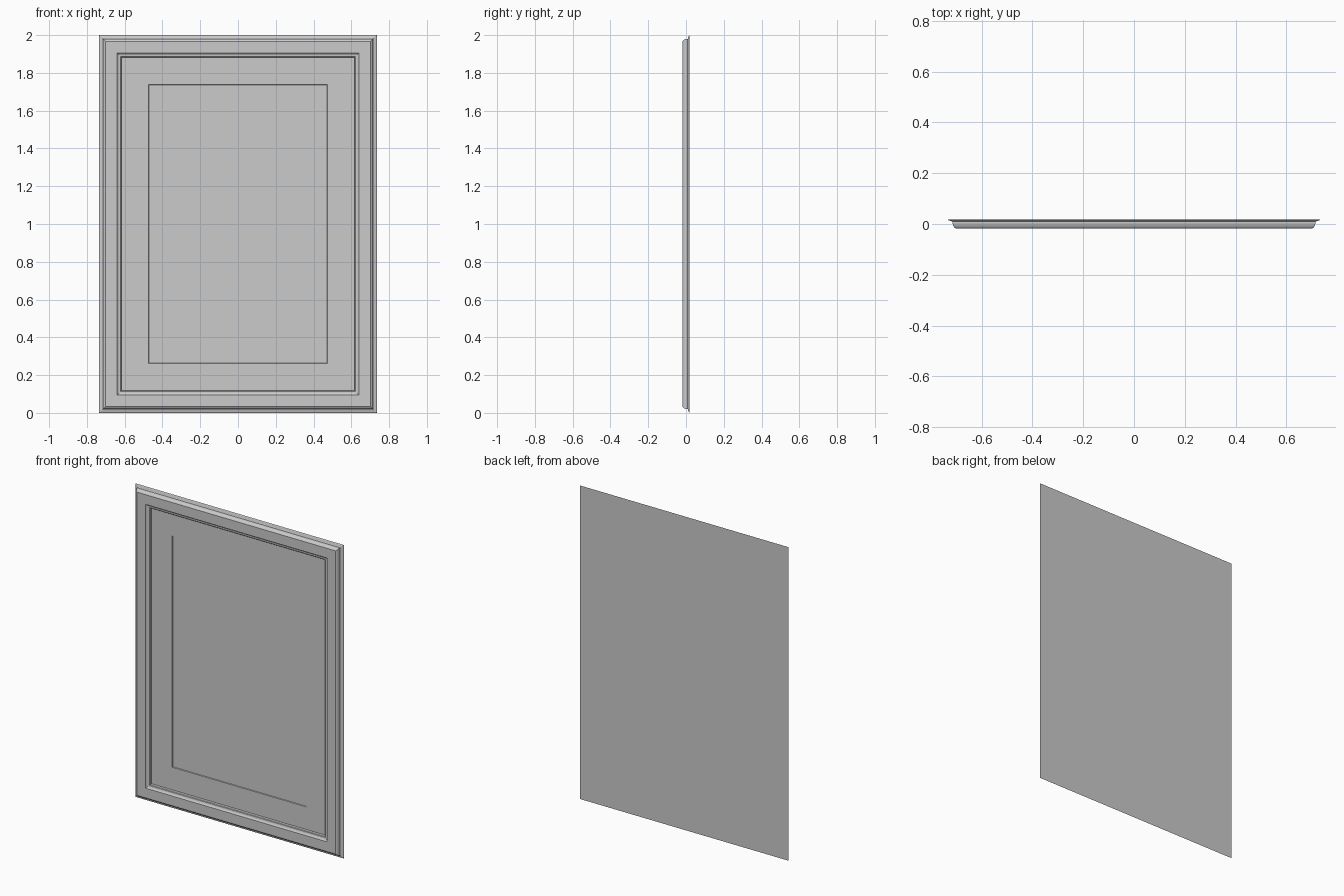
import bpy, bmesh

if "Cube" in bpy.data.objects:
    bpy.data.objects.remove(bpy.data.objects["Cube"])

W, H = 0.735, 2.0          # half width, full height
BACK, FRONT = 0.018, -0.018


def loft_rect(name, profile, cap_first=False, cap_last=False):
    """Sweep a mitred (inset, y) profile round the rectangular outline."""
    bm = bmesh.new()
    rings = []
    for i, y in profile:
        rings.append([bm.verts.new(p) for p in (
            (-W + i, y, i), (W - i, y, i), (W - i, y, H - i), (-W + i, y, H - i))])
    for a, b in zip(rings, rings[1:]):
        for k in range(4):
            n = (k + 1) % 4
            bm.faces.new((a[k], a[n], b[n], b[k]))
    if cap_first:
        bm.faces.new(rings[0][::-1])
    if cap_last:
        bm.faces.new(rings[-1])
    mesh = bpy.data.meshes.new(name)
    bm.to_mesh(mesh)
    bm.free()
    obj = bpy.data.objects.new(name, mesh)
    bpy.context.collection.objects.link(obj)
    return obj


# Moulded frame: flat back, lipped and rounded outer edge, flat face, inner bead
frame = [
    (0.000, BACK), (0.003, 0.015), (0.016, 0.011), (0.020, 0.009),
    (0.020, 0.003), (0.022, -0.006), (0.026, -0.013), (0.033, FRONT),
    (0.095, FRONT), (0.098, -0.012), (0.105, -0.008), (0.114, -0.007),
    (0.117, -0.004), (0.118, 0.011),
]
loft_rect("moulded_frame", frame, cap_first=True)

# Sunken panel with a shallow stepped field in the middle
panel = [(0.118, 0.011), (0.262, 0.011), (0.264, 0.015)]
loft_rect("recessed_panel", panel, cap_last=True)
